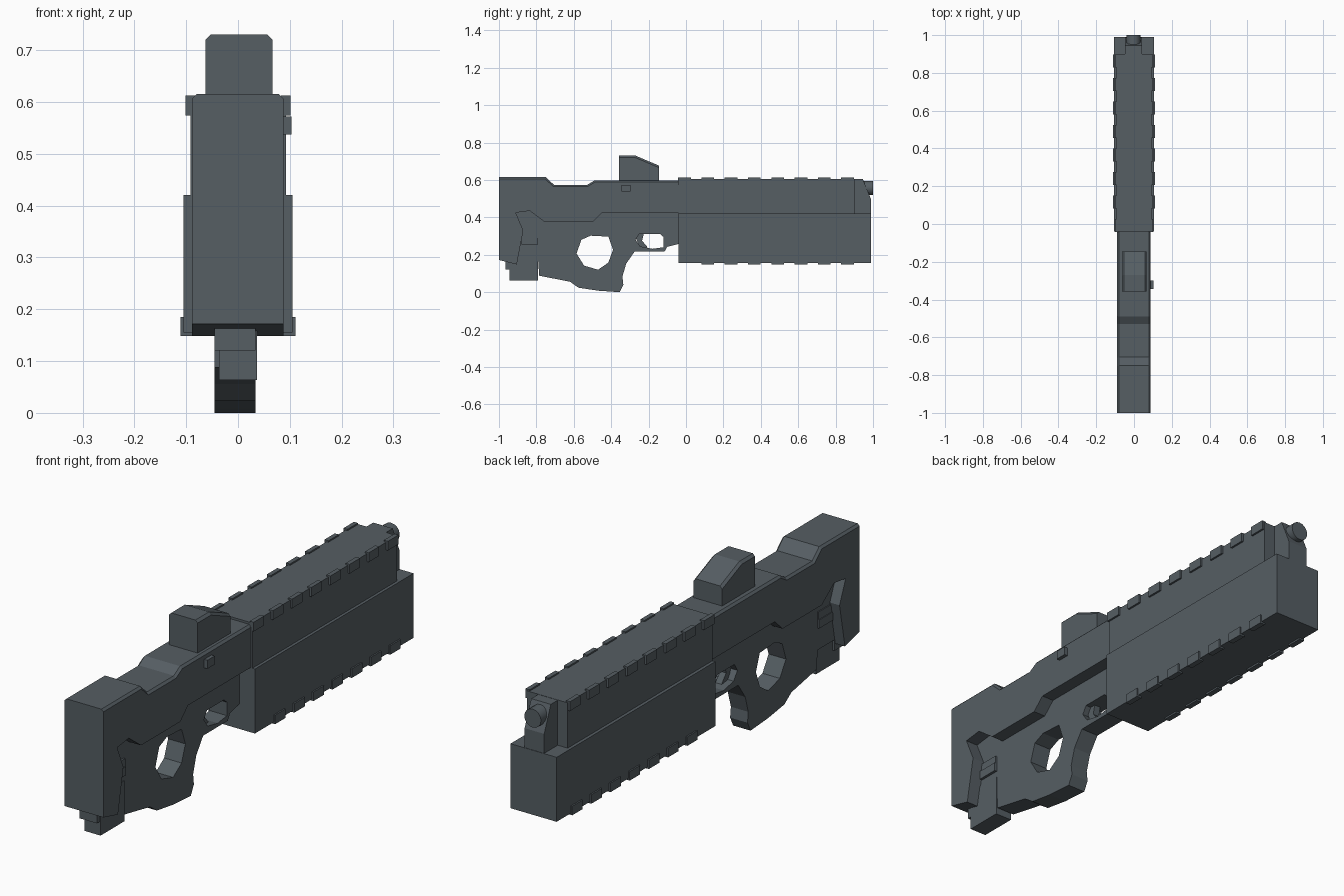
import bpy, bmesh
from mathutils import Vector

if "Cube" in bpy.data.objects:
    bpy.data.objects.remove(bpy.data.objects["Cube"])

grey = bpy.data.materials.new("gunmetal grey")
grey.diffuse_color = (0.092, 0.112, 0.126, 1)
grey.use_nodes = True
grey.node_tree.nodes["Principled BSDF"].inputs["Base Color"].default_value = grey.diffuse_color


def finish(bm, name):
    bmesh.ops.recalc_face_normals(bm, faces=bm.faces)
    me = bpy.data.meshes.new(name)
    bm.to_mesh(me)
    bm.free()
    me.materials.append(grey)
    ob = bpy.data.objects.new(name, me)
    bpy.context.collection.objects.link(ob)
    return ob


def slab(name, x0, x1, loops, chamfer=0, chamfer_z=9):
    """Side profile (y, z) with optional hole loops, extruded from x0 to x1."""
    bm = bmesh.new()
    edges = []
    for pts in loops:
        vs = [bm.verts.new((x0, y, z)) for y, z in pts]
        edges += [bm.edges.new((vs[i - 1], vs[i])) for i in range(len(vs))]
    bmesh.ops.triangle_fill(bm, edges=edges, use_beauty=True)
    if len(loops) == 1:
        bmesh.ops.dissolve_limit(bm, angle_limit=0.01, verts=bm.verts[:], edges=[
            e for e in bm.edges if len(e.link_faces) == 2])
    ext = bmesh.ops.extrude_face_region(bm, geom=bm.faces[:])
    bmesh.ops.translate(bm, vec=Vector((x1 - x0, 0, 0)),
                        verts=[v for v in ext["geom"] if isinstance(v, bmesh.types.BMVert)])
    bmesh.ops.recalc_face_normals(bm, faces=bm.faces)
    if chamfer:
        top = [e for e in bm.edges
               if all(v.co.z > chamfer_z for v in e.verts)
               and abs(e.verts[0].co.x - e.verts[1].co.x) < 1e-5]
        bmesh.ops.bevel(bm, geom=top, offset=chamfer, segments=1, affect='EDGES')
    return finish(bm, name)


def boxes(name, items):
    """One object made of boxes, each (x0, x1, y0, y1, z0, z1)."""
    bm = bmesh.new()
    for x0, x1, y0, y1, z0, z1 in items:
        vs = bmesh.ops.create_cube(bm, size=1)["verts"]
        for v in vs:
            v.co = Vector(((x0 + x1) / 2 + v.co.x * (x1 - x0),
                           (y0 + y1) / 2 + v.co.y * (y1 - y0),
                           (z0 + z1) / 2 + v.co.z * (z1 - z0)))
    return finish(bm, name)


# Wide upper stock and receiver shell
slab("upper_stock", -0.089, 0.088, [[
    (-1, 0.615), (-0.75, 0.615), (-0.705, 0.573), (-0.53, 0.573), (-0.49, 0.597),
    (0, 0.597), (0, 0.423), (-0.45, 0.423), (-0.50, 0.375), (-0.755, 0.375),
    (-0.835, 0.435), (-0.91, 0.425), (-0.87, 0.33), (-0.885, 0.25), (-0.905, 0.148),
    (-1, 0.172)]], 0.009, 0.55)

# Narrow lower body with thumb hole and trigger opening
outer = [(-0.93, 0.45), (-0.93, 0.165), (-0.79, 0.165), (-0.785, 0.088), (-0.62, 0.056),
         (-0.575, 0.024), (-0.47, 0.008), (-0.355, 0), (-0.335, 0.04), (-0.34, 0.083),
         (-0.32, 0.152), (-0.275, 0.217), (-0.115, 0.217), (-0.1, 0.243), (-0.03, 0.26),
         (-0.03, 0.45)]
thumb = [(-0.56, 0.28), (-0.51, 0.302), (-0.415, 0.297), (-0.39, 0.227),
         (-0.415, 0.158), (-0.47, 0.12), (-0.545, 0.142), (-0.585, 0.206)]
guard = [(-0.27, 0.28), (-0.25, 0.312), (-0.14, 0.312), (-0.12, 0.295),
         (-0.12, 0.24), (-0.18, 0.232), (-0.245, 0.245)]
slab("lower_grip_body", -0.045, 0.034, [outer, thumb, guard])
slab("trigger", -0.018, 0.010, [[(-0.275, 0.31), (-0.225, 0.315), (-0.235, 0.275),
                                 (-0.205, 0.24), (-0.25, 0.24)]])

# Butt block, its rear lip and the side catch
boxes("butt_block", [(-0.037, 0.037, -0.945, -0.79, 0.063, 0.23),
                     (-0.045, 0.034, -0.965, -0.9, 0.12, 0.2)])
boxes("side_catch", [(-0.052, 0.045, -0.88, -0.79, 0.255, 0.29),
                     (-0.049, 0.041, -0.88, -0.79, 0.29, 0.322)])

# Sight housing and small button on the right
slab("sight_housing", -0.063, 0.067, [[(-0.358, 0.58), (-0.358, 0.73), (-0.27, 0.73),
                                      (-0.145, 0.677), (-0.145, 0.58)]], 0.01, 0.65)
boxes("side_button", [(0.08, 0.103, -0.345, -0.298, 0.537, 0.572)])

# Long handguard in two widths
boxes("lower_handguard", [(-0.105, 0.105, -0.04, 0.99, 0.155, 0.42)])
boxes("upper_handguard", [(-0.092, 0.093, -0.04, 0.9, 0.41, 0.606)])

# Corner rail tabs
tabs = []
for i in range(8):
    y = -0.008 + 0.1245 * i
    for s in (-1, 1):
        a, b = sorted((s * 0.083, s * 0.101))
        tabs.append((a, b, y - 0.034, y + 0.034, 0.574, 0.612))
        if i:
            a, b = sorted((s * 0.088, s * 0.111))
            tabs.append((a, b, y - 0.034, y + 0.034, 0.148, 0.185))
boxes("rail_tabs", tabs)

# Front post and round muzzle
slab("front_post", -0.047, 0.042, [[(0.88, 0.605), (0.945, 0.605), (0.988, 0.5),
                                    (0.988, 0.41), (0.88, 0.41)]])
bpy.ops.mesh.primitive_cylinder_add(vertices=16, radius=0.038, depth=0.08,
                                    location=(-0.003, 0.96, 0.557),
                                    rotation=(1.570796, 0, 0))
muzzle = bpy.context.object
muzzle.name = "muzzle"
muzzle.data.materials.append(grey)
bpy.ops.object.shade_smooth_by_angle()
